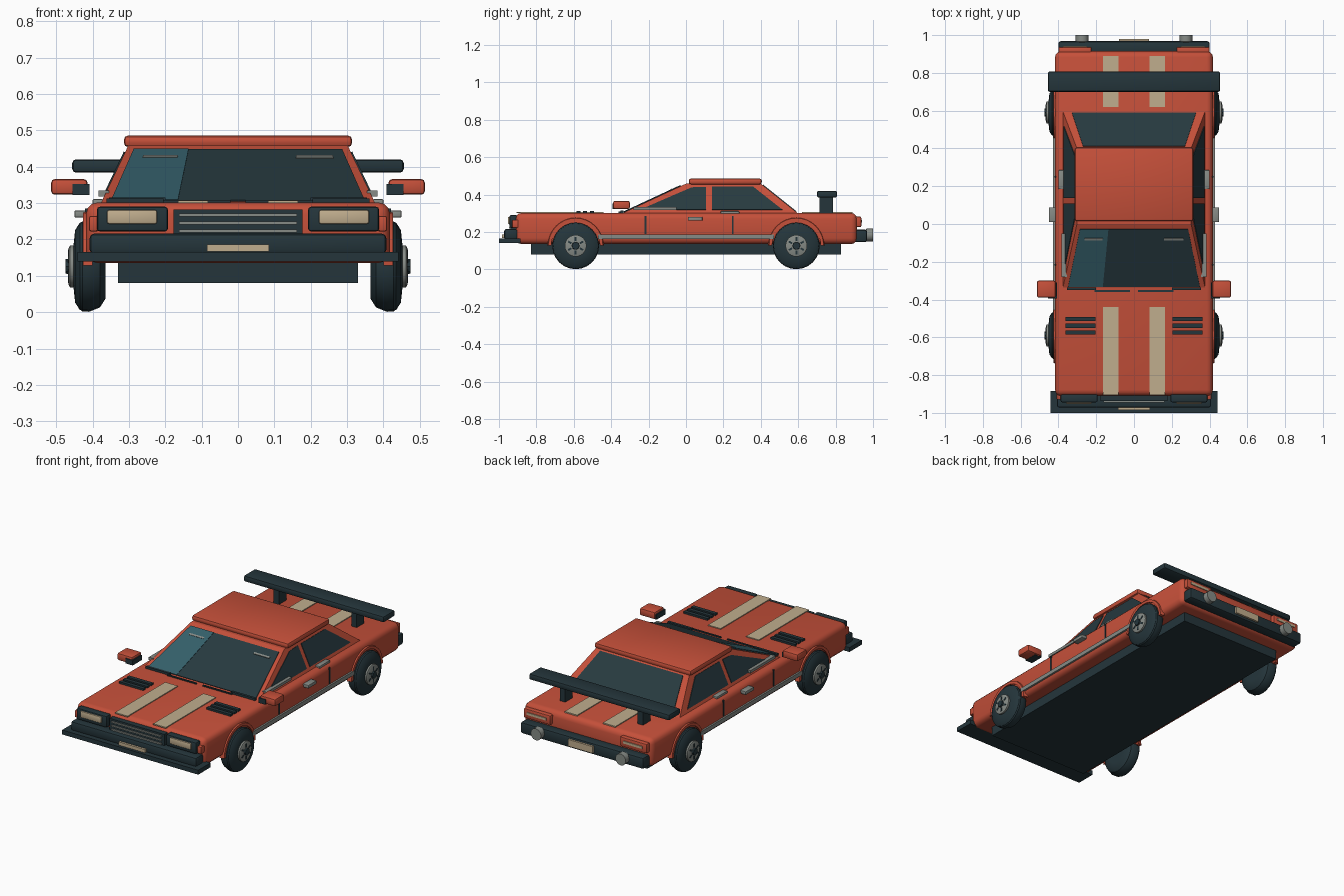
import bpy, bmesh, math
from mathutils import Vector, Matrix

cube = bpy.data.objects.get("Cube")
if cube:
    bpy.data.objects.remove(cube, do_unlink=True)


def material(name, rgb):
    m = bpy.data.materials.new(name)
    m.use_nodes = True
    m.diffuse_color = (*rgb, 1)
    m.node_tree.nodes["Principled BSDF"].inputs["Base Color"].default_value = (*rgb, 1)
    return m


RED = material("red paint", (0.56, 0.08, 0.042))
DARK = material("dark trim", (0.018, 0.036, 0.044))
GLASS = material("dark glass", (0.02, 0.042, 0.05))
SHINE = material("light glass", (0.035, 0.115, 0.145))
GREY = material("grey metal", (0.24, 0.26, 0.24))
CREAM = material("cream", (0.53, 0.42, 0.27))


def finish(name, bm, mat, smooth=False):
    bmesh.ops.recalc_face_normals(bm, faces=bm.faces)
    me = bpy.data.meshes.new(name)
    bm.to_mesh(me)
    bm.free()
    me.materials.append(mat)
    ob = bpy.data.objects.new(name, me)
    bpy.context.collection.objects.link(ob)
    if smooth:
        bpy.ops.object.select_all(action='DESELECT')
        ob.select_set(True)
        bpy.context.view_layer.objects.active = ob
        bpy.ops.object.shade_smooth_by_angle(angle=math.radians(35))
    return ob


def box(name, x, y, z, mat, bevel=0.0, segments=2):
    """Box from (min, max) ranges, optionally with rounded edges."""
    bm = bmesh.new()
    bmesh.ops.create_cube(bm, size=1)
    for v in bm.verts:
        v.co = Vector([(r[0] + r[1]) / 2 + c * (r[1] - r[0]) for c, r in zip(v.co, (x, y, z))])
    if bevel:
        bmesh.ops.bevel(bm, geom=bm.edges[:], offset=bevel, segments=segments,
                        profile=0.5, affect='EDGES')
    return finish(name, bm, mat, bool(bevel))


def pair(name, x, y, z, mat, bevel=0.0):
    for side, s in (("left", 1), ("right", -1)):
        box(f"{side}_{name}", sorted((s * x[0], s * x[1])), y, z, mat, bevel)


def pane(name, pts, mat, lift=0.004):
    """Thin plate on a cabin face, raised outwards."""
    pts = [Vector(p) for p in pts]
    n = (pts[1] - pts[0]).cross(pts[2] - pts[0]).normalized()
    if n.dot(pts[0] - Vector((0, 0.15, 0.34))) < 0:
        n.negate()
    bm = bmesh.new()
    low = [bm.verts.new(p - n * 0.002) for p in pts]
    high = [bm.verts.new(p + n * lift) for p in pts]
    bm.faces.new(low)
    bm.faces.new(high)
    for i in range(len(pts)):
        j = (i + 1) % len(pts)
        bm.faces.new((low[i], low[j], high[j], high[i]))
    finish(name, bm, mat)


def lathe(name, profile, centre, axis, mat, steps=24):
    """Spin (distance along axis, radius) points around the x or y axis."""
    bm = bmesh.new()
    rings = []
    for a, r in profile:
        ring = []
        for i in range(steps):
            t = math.tau * i / steps
            u, w = r * math.cos(t), r * math.sin(t)
            co = (a, u, w) if axis == 'x' else (u, a, w)
            ring.append(bm.verts.new(Vector(co) + Vector(centre)))
        rings.append(ring)
    for r0, r1 in zip(rings, rings[1:]):
        for i in range(steps):
            j = (i + 1) % steps
            bm.faces.new((r0[i], r0[j], r1[j], r1[i]))
    bm.faces.new(rings[0])
    bm.faces.new(rings[-1])
    return finish(name, bm, mat, True)


# Body shell and underside
box("body", (-0.418, 0.418), (-0.91, 0.915), (0.135, 0.302), RED, 0.032, 3)
box("chassis", (-0.33, 0.33), (-0.83, 0.83), (0.08, 0.15), DARK)

# Cabin
BX, TX, BZ, TZ = 0.378, 0.302, 0.298, 0.458
FRONT, REAR = (-0.345, 0.0), (0.6, 0.4)
bm = bmesh.new()
bottom = [bm.verts.new((x, y, BZ)) for x, y in
          ((-BX, FRONT[0]), (BX, FRONT[0]), (BX, REAR[0]), (-BX, REAR[0]))]
top = [bm.verts.new((x, y, TZ)) for x, y in
       ((-TX, FRONT[1]), (TX, FRONT[1]), (TX, REAR[1]), (-TX, REAR[1]))]
bm.faces.new(bottom)
bm.faces.new(top)
for i in range(4):
    j = (i + 1) % 4
    bm.faces.new((bottom[i], bottom[j], top[j], top[i]))
finish("cabin", bm, RED)
box("roof", (-0.314, 0.314), (0.015, 0.405), (0.454, 0.486), RED, 0.012)


def screen(name, ends, u, v, mat, lift=0.004):
    """Pane on the front or rear slope, from fractions across and up it."""
    def at(a, b):
        return ((2 * a - 1) * (BX + (TX - BX) * b), ends[0] + (ends[1] - ends[0]) * b, BZ + (TZ - BZ) * b)
    pane(name, [at(u[0], v[0]), at(u[1], v[0]), at(u[1], v[1]), at(u[0], v[1])], mat, lift)


screen("windscreen", FRONT, (0.035, 0.965), (0.04, 0.92), GLASS)
screen("windscreen_shine", FRONT, (0.035, 0.28), (0.04, 0.92), SHINE, 0.006)
screen("right_glint", FRONT, (0.09, 0.24), (0.76, 0.79), GREY, 0.008)
screen("left_glint", FRONT, (0.75, 0.91), (0.76, 0.79), GREY, 0.008)
screen("rear_window", REAR, (0.06, 0.94), (0.06, 0.95), GLASS)

for side, s in (("left", 1), ("right", -1)):
    windows = {"front": ((-0.245, 0.318), (0.108, 0.318), (0.108, 0.44), (0.03, 0.437)),
               "rear": ((0.138, 0.318), (0.515, 0.318), (0.36, 0.44), (0.138, 0.44))}
    for where, outline in windows.items():
        pane(f"{side}_{where}_side_window",
             [(s * (BX + (TX - BX) * (z - BZ) / (TZ - BZ)), y, z) for y, z in outline], GLASS)

# Wipers and bonnet details
pair("wiper", (0.02, 0.21), (-0.36, -0.35), (0.30, 0.308), DARK)
pair("wiper_blade", (0.2, 0.355), (-0.35, -0.335), (0.302, 0.315), DARK)
pair("bonnet_stripe", (0.083, 0.165), (-0.905, -0.44), (0.3, 0.307), CREAM)
pair("boot_stripe", (0.083, 0.165), (0.62, 0.89), (0.3, 0.307), CREAM)
for i in range(3):
    y = -0.575 + i * 0.036
    pair(f"bonnet_vent_{i}", (0.205, 0.362), (y - 0.011, y + 0.011), (0.298, 0.313), DARK)

# Nose
box("front_bumper", (-0.408, 0.408), (-0.972, -0.9), (0.16, 0.216), DARK, 0.012)
box("splitter", (-0.442, 0.442), (-1.0, -0.885), (0.14, 0.166), DARK)
box("front_plate", (-0.085, 0.085), (-0.985, -0.965), (0.167, 0.186), CREAM)
box("grille", (-0.178, 0.178), (-0.938, -0.9), (0.21, 0.282), DARK)
for i in range(3):
    z = 0.219 + i * 0.022
    box(f"grille_slat_{i}", (-0.162, 0.162), (-0.946, -0.93), (z, z + 0.008), GREY)
pair("headlight_surround", (0.193, 0.388), (-0.944, -0.9), (0.222, 0.29), DARK, 0.008)
pair("headlight", (0.223, 0.36), (-0.952, -0.93), (0.243, 0.281), CREAM, 0.005)
pair("front_marker", (0.385, 0.41), (-0.93, -0.88), (0.222, 0.265), RED, 0.006)

# Tail
box("rear_bumper", (-0.4, 0.4), (0.9, 0.968), (0.145, 0.212), DARK, 0.012)
box("rear_plate", (-0.08, 0.08), (0.96, 0.98), (0.16, 0.2), CREAM)
pair("tail_light", (0.225, 0.4), (0.9, 0.937), (0.226, 0.282), RED, 0.007)
pair("tail_light_lens", (0.25, 0.375), (0.93, 0.942), (0.25, 0.264), CREAM)
for side, s in (("left", 1), ("right", -1)):
    lathe(f"{side}_exhaust", ((0.91, 0.02), (0.955, 0.02), (0.965, 0.034), (1.0, 0.034)),
          (s * 0.275, 0, 0.184), 'y', GREY, 12)

# Rear wing
box("wing", (-0.456, 0.456), (0.7, 0.808), (0.384, 0.42), DARK, 0.01)
pair("wing_post", (0.235, 0.27), (0.715, 0.785), (0.295, 0.39), DARK)

# Side trim, handles and mirrors
pair("sill_strip", (0.41, 0.428), (-0.47, 0.47), (0.162, 0.186), GREY)
pair("front_door_gap", (0.41, 0.421), (-0.221, -0.212), (0.19, 0.285), DARK)
pair("rear_door_gap", (0.41, 0.421), (0.246, 0.255), (0.19, 0.285), DARK)
pair("front_handle", (0.41, 0.45), (0.01, 0.088), (0.26, 0.28), GREY, 0.004)
pair("rear_handle", (0.37, 0.4), (0.185, 0.285), (0.292, 0.311), GREY, 0.004)
pair("window_strip", (0.355, 0.384), (-0.28, -0.05), (0.318, 0.334), GREY)
pair("mirror", (0.414, 0.514), (-0.39, -0.3), (0.323, 0.366), RED, 0.01)
pair("mirror_mount", (0.408, 0.455), (-0.394, -0.31), (0.322, 0.352), DARK)

# Wheels and arches
TYRE = ((-0.045, 0.06), (-0.045, 0.09), (-0.03, 0.113), (0, 0.125),
        (0.025, 0.12), (0.038, 0.1), (0.042, 0.062))
for side, s in (("left", 1), ("right", -1)):
    for where, y in (("front", -0.59), ("rear", 0.59)):
        name, c = f"{side}_{where}", (s * 0.41, y, 0.126)

        def spun(part, profile, mat, steps=24):
            lathe(f"{name}_{part}", [(s * a, r) for a, r in profile], c, 'x', mat, steps)

        spun("tyre", TYRE, DARK)
        spun("tyre_wall", ((0.0, 0.124), (0.018, 0.124), (0.026, 0.118)), DARK)
        spun("rim", ((0.03, 0.058), (0.052, 0.058), (0.056, 0.05)), GREY)
        spun("hub", ((0.05, 0.022), (0.065, 0.02)), DARK, 8)
        # Dark slots between the spokes
        bm = bmesh.new()
        for i in range(6):
            turn = Matrix.Rotation(math.tau * i / 6, 4, 'X')
            place = (Matrix.Translation(Vector(c) + Vector((s * 0.054, 0, 0))) @ turn
                     @ Matrix.Translation((0, 0, 0.036)) @ Matrix.Diagonal((0.008, 0.01, 0.02, 1)))
            bmesh.ops.create_cube(bm, size=1, matrix=place)
        finish(f"{name}_rim_slots", bm, DARK)
        # Arch lip: half ring
        bm = bmesh.new()
        rows = []
        for i in range(17):
            t = math.pi * i / 16
            rows.append([bm.verts.new((s * x, y + r * math.cos(t), 0.128 + r * math.sin(t)))
                         for x, r in ((0.4, 0.13), (0.426, 0.13), (0.426, 0.146), (0.4, 0.152))])
        for r0, r1 in zip(rows, rows[1:]):
            for i in range(4):
                j = (i + 1) % 4
                bm.faces.new((r0[i], r0[j], r1[j], r1[i]))
        bm.faces.new(rows[0])
        bm.faces.new(rows[-1])
        finish(f"{name}_arch", bm, RED, True)
